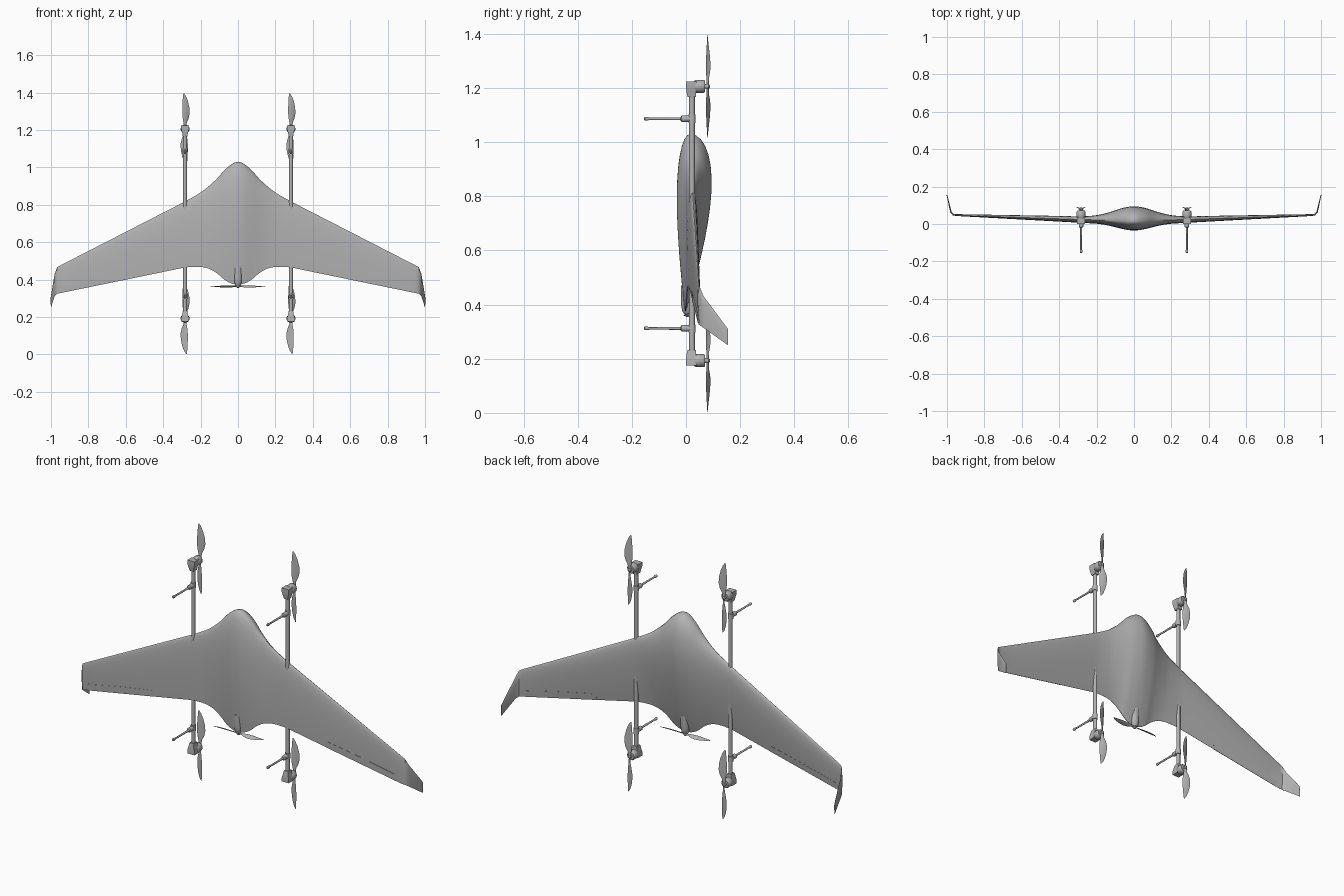
import bpy, bmesh, math
from math import sin, cos, pi, radians
from mathutils import Matrix, Vector

cube = bpy.data.objects.get("Cube")
if cube:
    bpy.data.objects.remove(cube, do_unlink=True)

grey = bpy.data.materials.new("airframe grey")
grey.use_nodes = True
colour = (0.45, 0.45, 0.45, 1)
grey.diffuse_color = colour
grey.node_tree.nodes["Principled BSDF"].inputs["Base Color"].default_value = colour


def loft(name, *parts, matrix=Matrix(), angle=40):
    """Skin each list of closed rings, capping the ends, into one object."""
    bm = bmesh.new()
    for rings in parts:
        loops = [[bm.verts.new(matrix @ Vector(p)) for p in ring] for ring in rings]
        n = len(loops[0])
        for a, b in zip(loops, loops[1:]):
            for i in range(n):
                j = (i + 1) % n
                bm.faces.new((a[i], a[j], b[j], b[i]))
        bm.faces.new(loops[0][::-1])
        bm.faces.new(loops[-1])
    bmesh.ops.recalc_face_normals(bm, faces=bm.faces)
    mesh = bpy.data.meshes.new(name)
    bm.to_mesh(mesh)
    bm.free()
    mesh.materials.append(grey)
    obj = bpy.data.objects.new(name, mesh)
    bpy.context.collection.objects.link(obj)
    bpy.ops.object.select_all(action='DESELECT')
    obj.select_set(True)
    bpy.context.view_layer.objects.active = obj
    bpy.ops.object.shade_smooth_by_angle(angle=radians(angle))
    return obj


def turned(profile, sides=20):
    """Rings of (radius, height) pairs around local z."""
    return [[(r * cos(2 * pi * k / sides), r * sin(2 * pi * k / sides), h)
             for k in range(sides)] for r, h in profile]


# Wing stations: x, chord line y, leading z, trailing z, back and front thickness
STATIONS = [
    (-.03, .015, 1.02, .378, .082, .042),
    (0, .015, 1.03, .375, .085, .043),
    (.03, .015, 1.02, .378, .082, .042),
    (.07, .017, .988, .398, .071, .036),
    (.11, .018, .943, .432, .056, .027),
    (.15, .02, .905, .456, .042, .02),
    (.2, .022, .866, .468, .029, .015),
    (.28, .024, .82, .465, .02, .013),
    (.4, .028, .758, .441, .018, .011),
    (.95, .047, .476, .328, .006, .004),
]
# Winglet stations add a cant angle
WINGLET = [
    (.967, .05, .466, .325, .005, .004, 25),
    (.979, .064, .432, .315, .004, .004, 65),
    (1.0, .155, .31, .25, .002, .002, 76),
]


def slope(i, c):
    a, b = STATIONS[max(i - 1, 0)], STATIONS[min(i + 1, len(STATIONS) - 1)]
    return (b[c] - a[c]) / (b[0] - a[0])


def station(x):
    """Smooth interpolation of the wing stations."""
    i = max(k for k in range(len(STATIONS) - 1) if STATIONS[k][0] <= x)
    a, b = STATIONS[i], STATIONS[i + 1]
    h = b[0] - a[0]
    t = (x - a[0]) / h
    row = [x]
    for c in range(1, 6):
        if i >= len(STATIONS) - 2:
            row.append(a[c] + (b[c] - a[c]) * t)
        else:
            row.append(a[c] * (1 + 2 * t) * (1 - t) ** 2 + h * slope(i, c) * t * (1 - t) ** 2
                       + b[c] * t * t * (3 - 2 * t) + h * slope(i + 1, c) * t * t * (t - 1))
    return row + [0]


def foil(t):
    return 10 * (.2969 * t ** .5 - .126 * t - .3516 * t ** 2 + .2843 * t ** 3 - .1015 * t ** 4)


def section(row, start=0, proud=0, steps=18):
    """Closed aerofoil ring, from chord fraction start to the trailing edge."""
    x, y, lead, trail, back, front, cant = row
    ts = [start + (1 - start) * (1 - cos(pi * k / steps)) / 2 for k in range(steps + 1)]
    pts = [(t, back * foil(t) + proud) for t in ts]
    pts += [(t, -front * foil(t) - proud) for t in reversed(ts[(0 if start else 1):])]
    a = radians(cant)
    return [(x - d * sin(a), y + d * cos(a) - .018 * t * (1 - x), lead + (trail - lead) * t)
            for t, d in pts]


def flip(rings):
    return [[(-x, y, z) for x, y, z in ring] for ring in rings]


# Blended body, wing and canted winglets
xs = [.3 * k / 30 for k in range(30)] + [.3 + .65 * k / 8 for k in range(9)]
half = [section(station(x)) for x in xs] + [section(w) for w in WINGLET]
loft("wing_body", flip(half[1:])[::-1] + half)

# Elevons, standing slightly proud along the hinge line
elevon = [section(station(.52 + .41 * k / 6), .88 - .1 * k / 6, .001, 6) for k in range(7)]
for side, rings in (("left", elevon), ("right", flip(elevon))):
    loft(side + "_elevon", rings)


def blade(radius, chord, sign):
    """One twisted blade along local x, spinning about local z."""
    rings = []
    for u, w, sweep in ((.04, .3, 0), (.15, .42, 0), (.28, .8, .08), (.42, 1, .12),
                        (.6, .95, .1), (.78, .7, .03), (.92, .4, -.08), (1, .08, -.18)):
        a = radians(34 - 24 * u)
        ring = []
        for k in range(8):
            q = 2 * pi * k / 8
            c = chord * (w * cos(q) / 2 + sweep)
            d = .0022 * sin(q) * (1.3 - u)
            ring.append((sign * u * radius, sign * (c * cos(a) - d * sin(a)), c * sin(a) + d * cos(a)))
        rings.append(ring)
    return rings


def propeller(name, radius, chord, hub, matrix):
    loft(name, blade(radius, chord, 1), blade(radius, chord, -1),
         turned([(hub, -.01), (hub, .004), (hub * .5, .009)], 16), matrix=matrix)


# Tail motor and pusher propeller
loft("tail_motor", turned([(.012, .366), (.019, .376), (.023, .4), (.024, .47)]),
     matrix=Matrix.Translation((0, .005, 0)))
propeller("pusher_propeller", .148, .028, .01,
          Matrix.Translation((0, .005, .364)) @ Matrix.Rotation(pi, 4, 'X'))

BOOM_X, BOOM_Y = .283, .022
for side, sx in (("left", 1), ("right", -1)):
    x = sx * BOOM_X
    # Boom running through the wing
    loft(side + "_boom", turned([(.0105, .2), (.0105, 1.2)]),
         matrix=Matrix.Translation((x, BOOM_Y, 0)))
    for end, zc, s in (("upper", 1.206, 1), ("lower", .193, -1)):
        tag = side + "_" + end
        # Local z points to the back, local y to the boom end
        place = Matrix.Translation((x, 0, zc)) @ Matrix(
            ((-s, 0, 0, 0), (0, 0, 1, 0), (0, s, 0, 0), (0, 0, 0, 1)))
        # Tapered mount clamping the boom end
        mount = [[(-w, y, lo), (w, y, lo), (w, y, hi), (-w, y, hi)]
                 for y, w, lo, hi in ((-.04, .012, .006, .036), (-.022, .015, .002, .037),
                                      (-.002, .021, 0, .039), (.018, .021, 0, .039))]
        loft(tag + "_motor_mount", mount, matrix=place, angle=20)
        # Motor
        loft(tag + "_motor", turned([(.02, .03), (.024, .037), (.024, .066), (.02, .071)]),
             matrix=place)
        # Lift propeller, blades in line with the boom
        propeller(tag + "_propeller", .19, .042, .009,
                  place @ Matrix.Translation((0, 0, .08)) @ Matrix.Rotation(pi / 2, 4, 'Z'))
        # Landing leg with collar and foot, reaching to the front
        leg_z = 1.086 if s > 0 else .312
        forward = Matrix.Translation((x, BOOM_Y, leg_z)) @ Matrix.Rotation(pi / 2, 4, 'X')
        loft(tag + "_leg", turned([(.012, 0), (.012, .038), (.009, .041), (.0055, .042),
                                   (.0045, .158), (.007, .163), (.007, .174), (.004, .177)], 14),
             matrix=forward)
        loft(tag + "_leg_clamp", turned([(.0135, -.015), (.0135, .015)]),
             matrix=Matrix.Translation((x, BOOM_Y, leg_z)))
